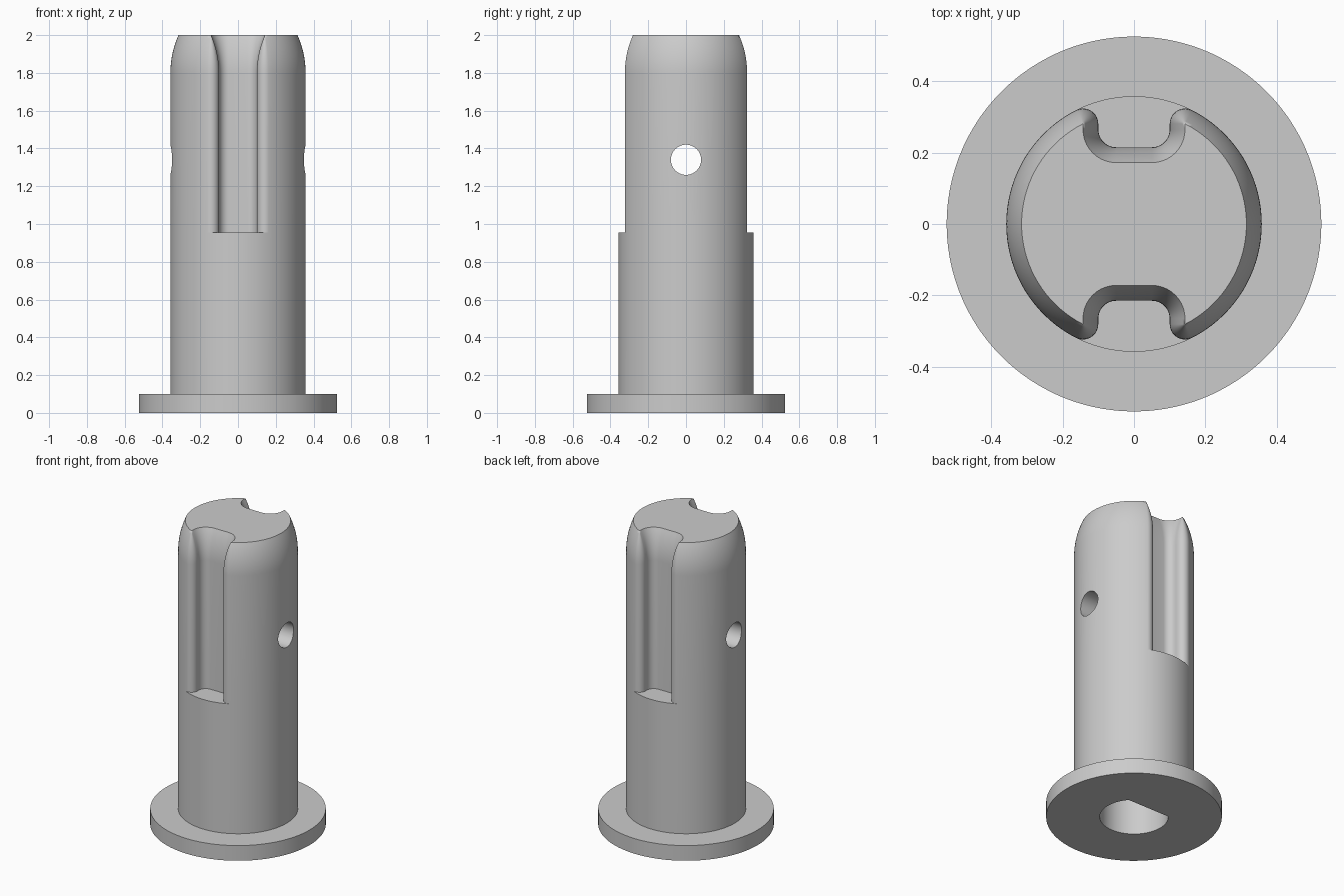
import bpy
import bmesh
from math import sin, cos, pi, atan2, sqrt

cube = bpy.data.objects.get("Cube")
if cube:
    bpy.data.objects.remove(cube, do_unlink=True)

FLANGE_R, FLANGE_H = 0.525, 0.1
POST_R, LEDGE_Z, TOP = 0.358, 0.955, 2.0
SHOULDER_Z, INSET = 1.8, 0.043          # rounded shoulder start and total inset
LOBE_X = 0.1 + INSET                    # centre of the rounded groove lip
LOBE_Y = sqrt((POST_R - INSET) ** 2 - LOBE_X ** 2)
LIP_ANGLE = atan2(LOBE_Y, LOBE_X)
ARC, LIP, FILLET = 18, 10, 10           # segments per quarter

grey = bpy.data.materials.new("light grey")
grey.use_nodes = True
grey.diffuse_color = (0.6, 0.6, 0.6, 1)
grey.node_tree.nodes["Principled BSDF"].inputs["Base Color"].default_value = (0.6, 0.6, 0.6, 1)


def arc(cx, cy, r, a0, a1, n):
    steps = [a0 + (a1 - a0) * i / n for i in range(n + 1)]
    return [(cx + r * cos(a), cy + r * sin(a)) for a in steps]


def full_ring(quarter):
    """Mirror a quarter outline, running from +x to +y, into a closed one."""
    half = quarter + [(-x, y) for x, y in reversed(quarter)]
    return half + [(-x, -y) for x, y in half[1:-1]]


def grooved(d):
    """Post outline with two grooves, inset by d."""
    q = arc(0, 0, POST_R - d, 0, LIP_ANGLE, ARC)
    q += arc(LOBE_X, LOBE_Y, INSET - d, LIP_ANGLE, pi, LIP)[1:]
    q += arc(0.05, 0.265, 0.05 + d, 0, -pi / 2, FILLET)
    return full_ring(q)


def round_ring(r):
    """Circle with the same point count as the grooved outline."""
    n = LIP + FILLET + 1
    q = arc(0, 0, r, 0, LIP_ANGLE, ARC)
    for j in range(1, n + 1):
        a = LIP_ANGLE + (pi / 2 - LIP_ANGLE) * j / (n + 0.5)
        q.append((r * cos(a), r * sin(a)))
    return full_ring(q)


def finish(name, bm):
    bmesh.ops.recalc_face_normals(bm, faces=bm.faces)
    mesh = bpy.data.meshes.new(name)
    bm.to_mesh(mesh)
    bm.free()
    mesh.materials.append(grey)
    ob = bpy.data.objects.new(name, mesh)
    bpy.context.collection.objects.link(ob)
    return ob


def loft(bm, sections):
    """Skin a stack of (outline, z) and return the rings of vertices."""
    rings = [[bm.verts.new((x, y, z)) for x, y in pts] for pts, z in sections]
    for a, b in zip(rings, rings[1:]):
        for i in range(len(a)):
            k = (i + 1) % len(a)
            bm.faces.new((a[i], a[k], b[k], b[i]))
    return rings


# Flange, round lower post and grooved upper post in one skin
bm = bmesh.new()
lower = loft(bm, [(round_ring(FLANGE_R), 0), (round_ring(FLANGE_R), FLANGE_H),
                  (round_ring(POST_R), FLANGE_H), (round_ring(POST_R), LEDGE_Z)])
bm.faces.new(lower[0])
bend = (INSET ** 2 + (TOP - SHOULDER_Z) ** 2) / (2 * INSET)
upper_sections = [(grooved(0), LEDGE_Z)]
for i in range(13):
    h = (TOP - SHOULDER_Z) * i / 12
    upper_sections.append((grooved(bend - sqrt(bend ** 2 - h ** 2)), SHOULDER_Z + h))
upper = loft(bm, upper_sections)
bm.faces.new(upper[-1])
bmesh.ops.remove_doubles(bm, verts=bm.verts, dist=1e-5)
# Ledges at the foot of the grooves
bmesh.ops.holes_fill(bm, edges=[e for e in bm.edges if e.is_boundary], sides=0)
post = finish("flanged_post", bm)

# D-shaped bore cutter, flat towards the back
bm = bmesh.new()
flat = atan2(0.135, 0.154)
outline = arc(0, 0, 0.205, pi - flat, 2 * pi + flat, 48)
ends = loft(bm, [(outline, -0.1), (outline, 0.8)])
for ring in ends:
    bm.faces.new(ring)
bore = finish("bore_cutter", bm)

# Cross pin hole cutter
bm = bmesh.new()
hole = [(x, y) for x, y in arc(0, 0, 0.08, 0, 2 * pi, 48)[:-1]]
for ring in loft(bm, [(hole, -0.6), (hole, 0.6)]):
    bm.faces.new(ring)
for v in bm.verts:
    x, y, z = v.co
    v.co = (z, x, y + 1.34)
pin = finish("pin_hole_cutter", bm)

# Cut the holes, then smooth the round walls
bpy.ops.object.select_all(action='DESELECT')
post.select_set(True)
bpy.context.view_layer.objects.active = post
for cutter in (bore, pin):
    cutter.hide_render = True
    mod = post.modifiers.new(cutter.name, 'BOOLEAN')
    mod.operation, mod.solver, mod.object = 'DIFFERENCE', 'EXACT', cutter
    bpy.ops.object.modifier_apply(modifier=mod.name)
    bpy.data.objects.remove(cutter, do_unlink=True)
bpy.ops.object.shade_smooth_by_angle(angle=pi / 6)
